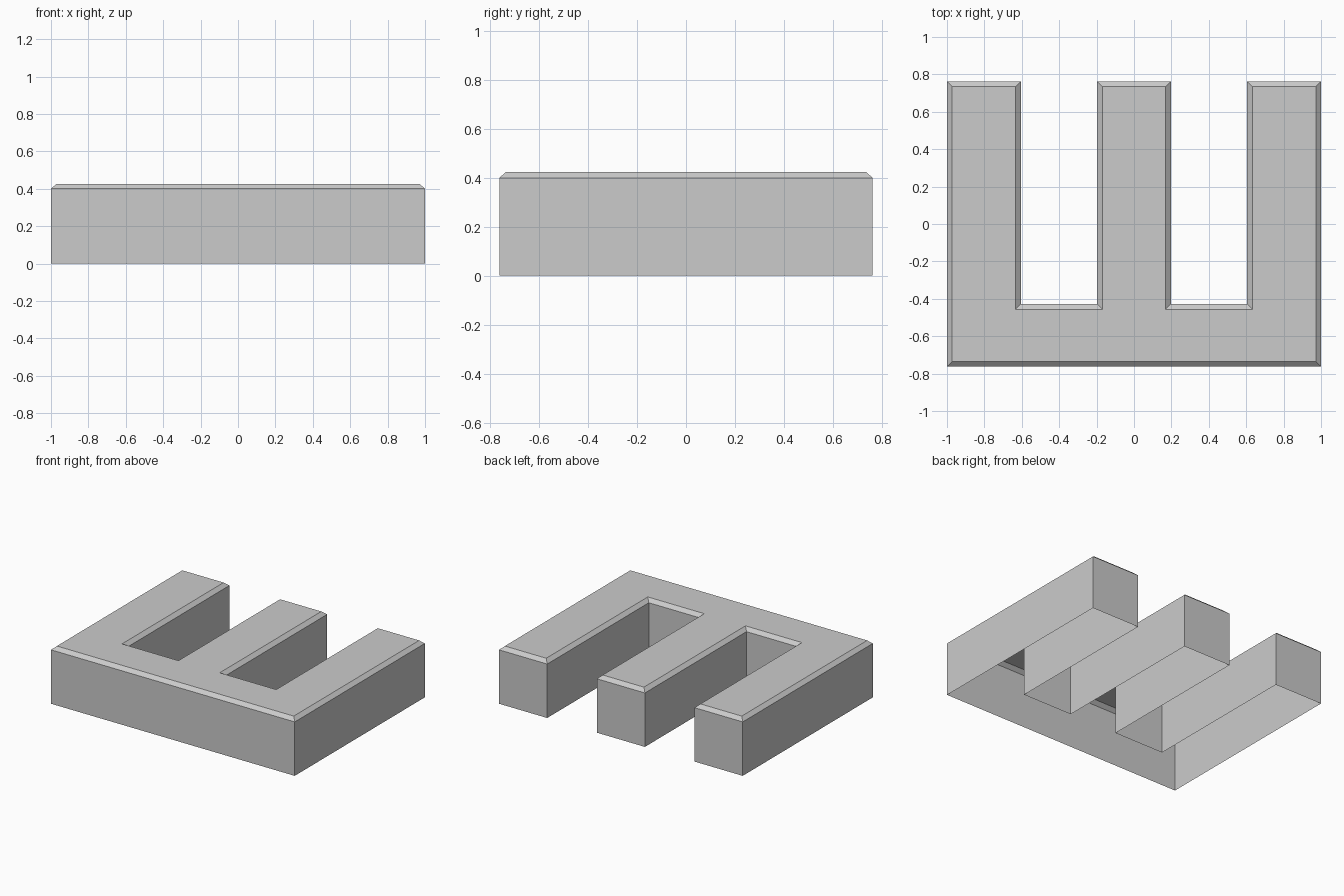
import bpy
import bmesh

cube = bpy.data.objects.get("Cube")
if cube:
    bpy.data.objects.remove(cube, do_unlink=True)

HALF_WIDTH, HALF_DEPTH = 1.0, 0.763
GAP_OUTER, GAP_INNER, GAP_FLOOR = 0.605, 0.197, -0.428
WALL_HEIGHT, CHAMFER_WIDTH, CHAMFER_RISE = 0.4, 0.028, 0.025

grey = bpy.data.materials.new("plain_grey")
grey.use_nodes = True
colour = (0.6, 0.6, 0.6, 1)
grey.diffuse_color = colour
grey.node_tree.nodes["Principled BSDF"].inputs["Base Color"].default_value = colour

# Right half of the three-pronged outline, from the front to the middle prong
half = [
    (HALF_WIDTH, -HALF_DEPTH), (HALF_WIDTH, HALF_DEPTH),
    (GAP_OUTER, HALF_DEPTH), (GAP_OUTER, GAP_FLOOR),
    (GAP_INNER, GAP_FLOOR), (GAP_INNER, HALF_DEPTH),
]
outline = half + [(-x, y) for x, y in reversed(half)]

bm = bmesh.new()
top = bm.faces.new([bm.verts.new((x, y, WALL_HEIGHT)) for x, y in outline])

# Walls hang from the outline; the underside stays open
walls = bmesh.ops.extrude_edge_only(bm, edges=bm.edges[:])
for v in walls["geom"]:
    if isinstance(v, bmesh.types.BMVert):
        v.co.z = 0

# Chamfered rim around the flat top
bmesh.ops.recalc_face_normals(bm, faces=bm.faces[:])
top.normal_update()
if top.normal.z < 0:
    bmesh.ops.reverse_faces(bm, faces=bm.faces[:])
bmesh.ops.inset_individual(bm, faces=[top], thickness=CHAMFER_WIDTH,
                           depth=CHAMFER_RISE, use_even_offset=True)

mesh = bpy.data.meshes.new("three_pronged_block")
bm.to_mesh(mesh)
bm.free()
mesh.materials.append(grey)
block = bpy.data.objects.new("three_pronged_block", mesh)
bpy.context.collection.objects.link(block)
